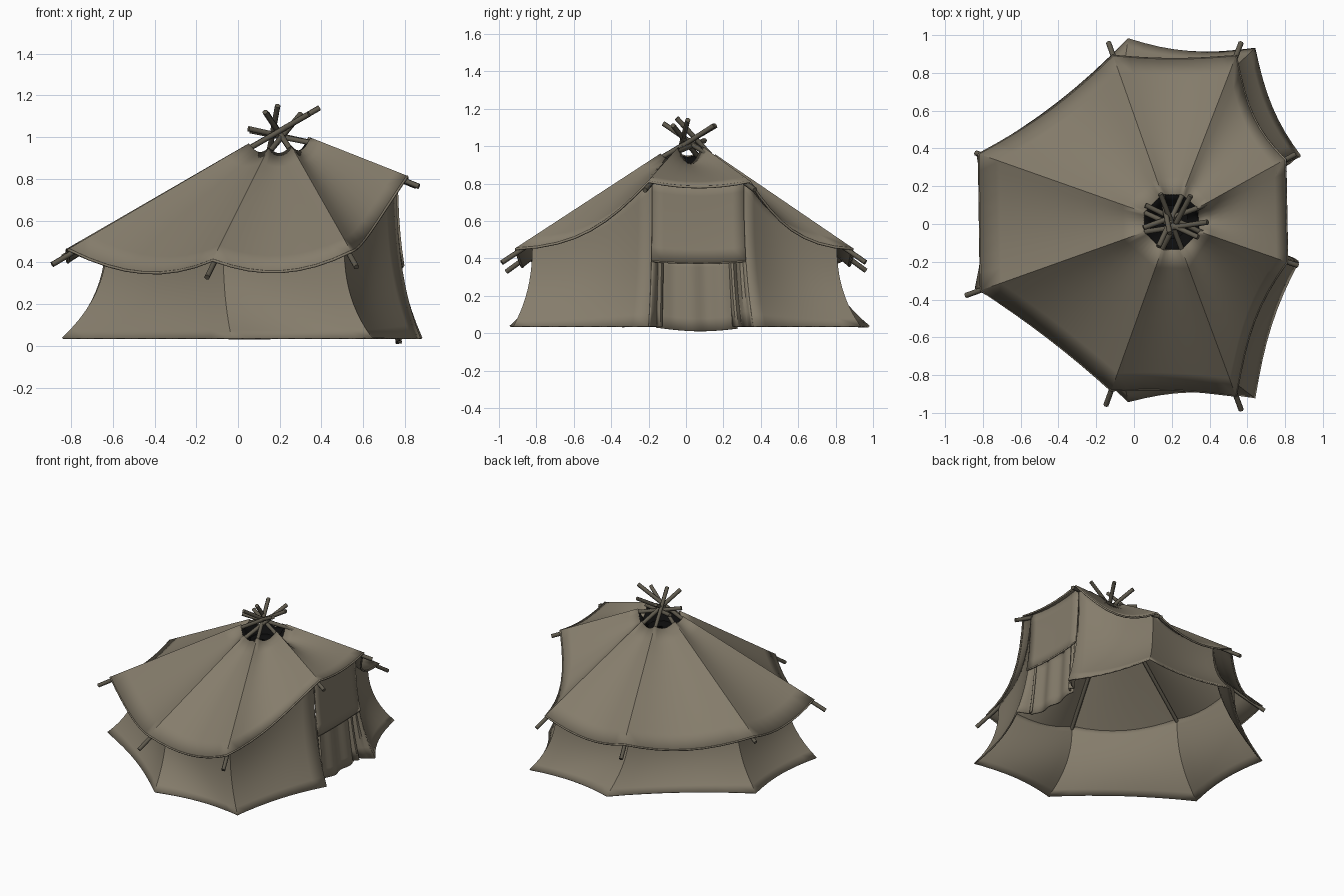
import bpy, bmesh, math
from mathutils import Vector as V

if "Cube" in bpy.data.objects:
    bpy.data.objects.remove(bpy.data.objects["Cube"])


def material(name, col):
    m = bpy.data.materials.new(name)
    m.diffuse_color = (*col, 1)
    m.use_nodes = True
    m.node_tree.nodes["Principled BSDF"].inputs["Base Color"].default_value = m.diffuse_color
    return m


CANVAS = material("canvas", (0.235, 0.203, 0.148))
WOOD = material("weathered_wood", (0.115, 0.102, 0.075))
BLACK = material("soot_black", (0.004, 0.004, 0.004))

# Crossing point of the poles, roof corners, wall feet (counter-clockwise) and pole tips
C = V((0.2, 0.01, 1.05))
EAVE = [V(p) for p in ((0.81, -0.20, 0.81), (0.80, 0.34, 0.81), (0.54, 0.89, 0.45), (-0.11, 0.89, 0.41),
                       (-0.82, 0.37, 0.46), (-0.81, -0.35, 0.46), (-0.12, -0.88, 0.41), (0.54, -0.91, 0.45))]
FOOT = [V(p) for p in ((0.87, -0.20, 0.035), (0.88, 0.36, 0.035), (0.64, 0.93, 0.035), (-0.03, 0.98, 0.035),
                       (-0.83, 0.36, 0.035), (-0.84, -0.34, 0.035), (-0.03, -0.94, 0.035), (0.64, -0.92, 0.035))]
TIP = [V(p) for p in ((0.06, 0.10, 1.03), (0.05, -0.02, 1.04), (0.13, -0.12, 1.12), (0.19, -0.05, 1.15),
                      (0.34, -0.07, 1.11), (0.39, 0.01, 1.14), (0.30, 0.15, 1.11), (0.14, 0.16, 1.11))]
SAG = [0.03, 0.08, 0.07, 0.085, 0.06, 0.085, 0.075, 0.08]
TOP_SAG = [0.09, 0.04, 0.03, 0.03, 0.02, 0.03, 0.03, 0.04]
PULL = [0.0, 0.08, 0.02, 0.04, 0.0, 0.02, 0.02, 0.08]
WALL_AT = [0.88, 0.88, 0.88, 0.81, 0.78, 0.78, 0.81, 0.88]
OVERHANG = [0.06, 0.06, 0.075, 0.075, 0.02, 0.085, 0.085, 0.08]


def split(u):
    i = min(int(math.floor(u + 1e-6)), 7)
    return i, (i + 1) % 8, u - i


def ring(i):
    d = EAVE[i] - C
    return C + d * (0.155 / d.xy.length)


def roof(u, t):
    """Point on the roof: u counts panels, t runs from smoke hole to eave."""
    i, j, k = split(u)
    p = ring(i).lerp(EAVE[i], t).lerp(ring(j).lerp(EAVE[j], t), k)
    b = 4 * k * (1 - k)
    p += V((C.x - p.x, C.y - p.y, 0)) * (PULL[i] * b * t)
    p.z -= b * (TOP_SAG[i] * (1 - t) ** 2 + SAG[i] * t)
    return p


def wall(u, s):
    """Point on the wall: s runs from the roof down to the flared foot."""
    i, j, k = split(u)
    f = WALL_AT[i] * (1 - k) + WALL_AT[j] * k
    top = roof(u, f)
    foot = FOOT[i].lerp(FOOT[j], k)
    foot += V((0.1 - foot.x, -foot.y, 0)) * (0.045 * 4 * k * (1 - k))
    p = top.lerp(foot, s ** 2.6)
    p.z = top.z + (foot.z - top.z) * s
    return p


def finish(ob, mat, thick=0, angle=30):
    ob.data.materials.append(mat)
    bpy.ops.object.select_all(action='DESELECT')
    ob.select_set(True)
    bpy.context.view_layer.objects.active = ob
    bpy.ops.object.shade_smooth_by_angle(angle=math.radians(angle))
    if thick:
        m = ob.modifiers.new("thickness", 'SOLIDIFY')
        m.thickness = thick
        m.offset = 0


def sheet(name, fn, us, vs, mat=CANVAS, thick=0.01):
    bm = bmesh.new()
    rows = [[bm.verts.new(fn(u, v)) for u in us] for v in vs]
    for a, b in zip(rows, rows[1:]):
        for k in range(len(us) - 1):
            bm.faces.new((a[k], b[k], b[k + 1], a[k + 1]))
    bmesh.ops.remove_doubles(bm, verts=bm.verts, dist=1e-5)
    me = bpy.data.meshes.new(name)
    bm.to_mesh(me)
    bm.free()
    ob = bpy.data.objects.new(name, me)
    bpy.context.collection.objects.link(ob)
    finish(ob, mat, thick)
    return ob


def tube(name, pts, r, mat, cyclic=False):
    cu = bpy.data.curves.new(name, 'CURVE')
    cu.dimensions = '3D'
    cu.bevel_depth = r
    cu.bevel_resolution = 1
    cu.use_fill_caps = True
    sp = cu.splines.new('POLY')
    sp.points.add(len(pts) - 1)
    for q, p in zip(sp.points, pts):
        q.co = (*p, 1)
    sp.use_cyclic_u = cyclic
    cu.materials.append(mat)
    ob = bpy.data.objects.new(name, cu)
    bpy.context.collection.objects.link(ob)


def span(a, b, n):
    return [a + (b - a) * k / n for k in range(n + 1)]


# Roof canvas with a rolled hem
sheet("roof", roof, span(0, 8, 64), span(0, 1, 8))
tube("roof_hem", [roof(u, 1) for u in span(0, 8, 64)[:-1]], 0.007, CANVAS, True)

# Flared walls on every side but the door
sheet("walls", wall, span(1, 8, 56), span(0, 1, 12))


# Door: upper flap, lower curtain with folds, and gathered side curtains
def flap(u, s):
    p = wall(u, s * 0.56)
    p.x += 0.006 + 0.006 * s
    return p


def curtain(u, s):
    p = wall(u, 0.5 + 0.5 * s)
    p.x = 0.735 + 0.035 * s + 0.010 * math.sin(u * 19)
    p.z -= 0.025 * s * math.sin(math.pi * u)
    return p


def gather(u, s):
    p = wall(u, 0.4 + 0.6 * s)
    edge = min(1, 14 * min(u, 1 - u))
    p.x += edge * (-0.02 - 0.05 * s * s + 0.014 * math.sin(u * 75))
    return p


sheet("door_flap", flap, span(0, 1, 8), span(0, 1, 6))
tube("door_flap_hem", [flap(u, 1) for u in span(0, 1, 8)], 0.006, CANVAS)
sheet("door_curtain", curtain, span(0.07, 0.86, 20), span(0, 1, 6))
sheet("side_curtain_left", gather, span(0, 0.12, 8), span(0, 1, 6))
sheet("side_curtain_right", gather, span(0.82, 1, 12), span(0, 1, 6))

# Poles: under each ridge, crossing above the smoke hole
for i, c in enumerate(EAVE):
    d = c - C
    low = V((0, 0, -0.024))
    outer = c + d * (OVERHANG[i] / d.xy.length) + low
    tube("pole_%d" % (i + 1), [outer, ring(i) + low * 0.8, TIP[i]], 0.014, WOOD)


# Sooty lining of the smoke hole
def lining(u, t):
    p = roof(u, 0) + V((0, 0, -0.004))
    mid = V((C.x, C.y, 0.875))
    q = p.lerp(mid, t)
    q.z = p.z + (mid.z - p.z) * min(1, 2.5 * t)
    return q


sheet("smoke_hole", lining, span(0, 8, 32), [0, 0.2, 0.4, 0.98], BLACK, 0.004)
